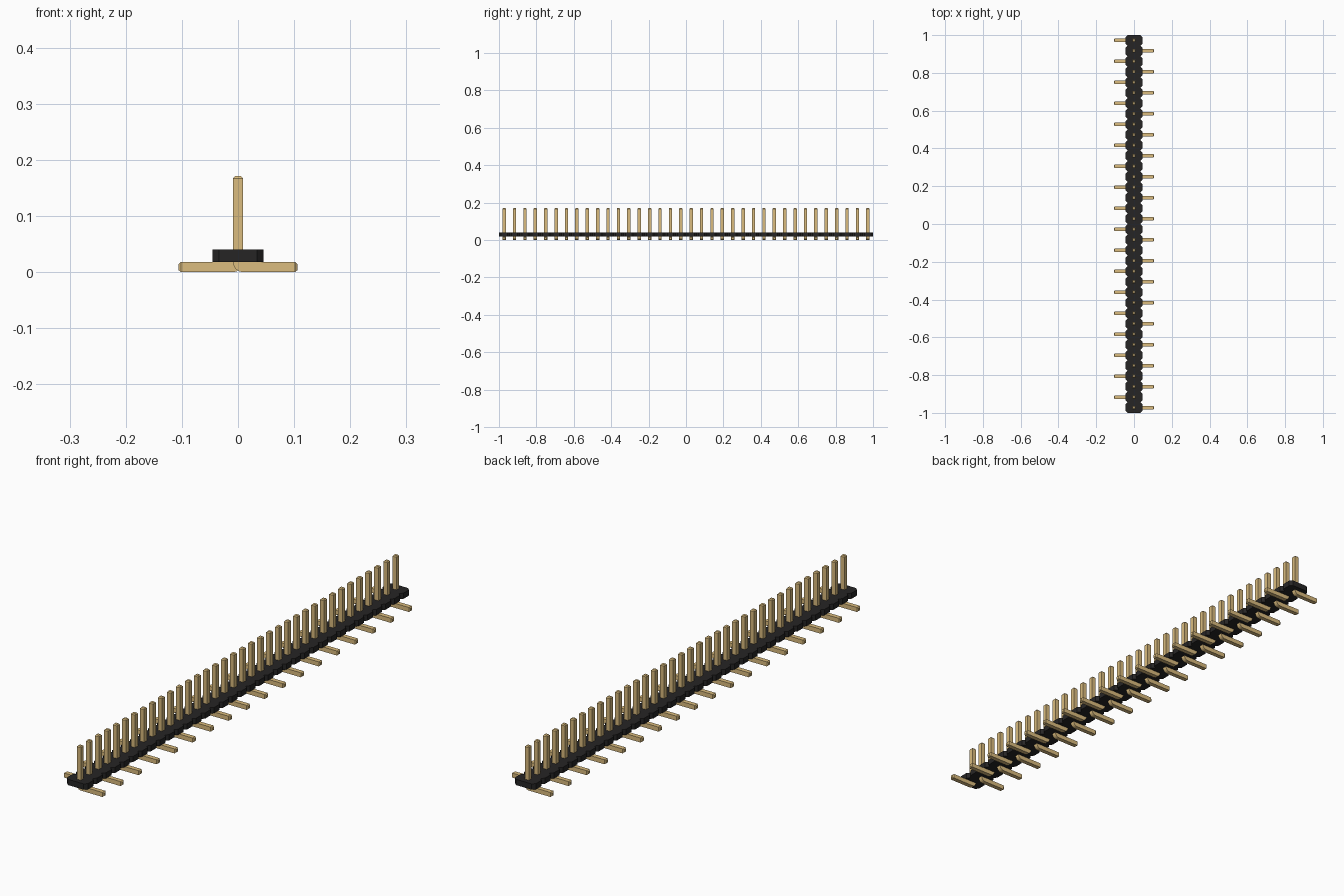
import bpy, bmesh, math
from mathutils import Matrix, Vector

if "Cube" in bpy.data.objects:
    bpy.data.objects.remove(bpy.data.objects["Cube"])

COUNT = 36
PITCH = 2 / COUNT
HALF = 0.0088          # half thickness of a pin
THICK = 2 * HALF
BODY_HALF, BODY_TOP = 0.045, 0.04
NOTCH = 0.011
REACH, HEIGHT = 0.106, 0.171
TIP = 0.004            # length of the tapered tips


def make_material(name, color):
    mat = bpy.data.materials.new(name)
    mat.use_nodes = True
    mat.diffuse_color = color
    mat.node_tree.nodes["Principled BSDF"].inputs["Base Color"].default_value = color
    return mat


def finish(bm, name, mat):
    bmesh.ops.recalc_face_normals(bm, faces=bm.faces[:])
    mesh = bpy.data.meshes.new(name)
    bm.to_mesh(mesh)
    bm.free()
    mesh.materials.append(mat)
    return mesh


def prism(points, offset):
    """Extrude a closed outline along a vector."""
    bm = bmesh.new()
    face = bm.faces.new([bm.verts.new(p) for p in points])
    new = bmesh.ops.extrude_face_region(bm, geom=[face])["geom"]
    bmesh.ops.translate(bm, vec=offset, verts=[v for v in new if isinstance(v, bmesh.types.BMVert)])
    return bm


def add_object(name, mesh):
    obj = bpy.data.objects.new(name, mesh)
    bpy.context.collection.objects.link(obj)
    return obj


black = make_material("black plastic", (0.0194, 0.0185, 0.0185, 1))
gold = make_material("gold metal", (0.708, 0.504, 0.21, 1))

# Housing: a strip with a chamfered notch between neighbouring positions
side = []
for i in range(COUNT):
    y0, y1 = -1 + i * PITCH, -1 + (i + 1) * PITCH
    side += [(BODY_HALF - NOTCH, y0), (BODY_HALF, y0 + NOTCH), (BODY_HALF, y1 - NOTCH)]
side.append((BODY_HALF - NOTCH, 1))
outline = side + [(-x, y) for x, y in reversed(side)]
bm = prism([(x, y, THICK) for x, y in outline], Vector((0, 0, BODY_TOP - THICK)))
add_object("housing", finish(bm, "housing", black))

# Pin: upright post with a rounded bend into a flat foot
arc = [math.pi + math.pi / 2 * k / 8 for k in range(9)]
profile = [(HALF + THICK * math.cos(a), THICK + THICK * math.sin(a)) for a in arc]
profile += [(REACH - TIP, 0), (REACH - TIP, THICK), (HALF, THICK),
            (HALF, HEIGHT - TIP), (-HALF, HEIGHT - TIP)]
bm = prism([(x, -HALF, z) for x, z in profile], Vector((0, THICK, 0)))
bmesh.ops.recalc_face_normals(bm, faces=bm.faces[:])
bm.faces.ensure_lookup_table()

# Tapered tips on the post and the foot
foot_end = max(bm.faces, key=lambda f: f.calc_center_median().x)
post_end = max(bm.faces, key=lambda f: f.calc_center_median().z)
for face, direction in ((foot_end, Vector((1, 0, 0))), (post_end, Vector((0, 0, 1)))):
    center = face.calc_center_median()
    new = bmesh.ops.extrude_discrete_faces(bm, faces=[face])["faces"][0]
    for v in new.verts:
        v.co = center + (v.co - center) * 0.62 + direction * TIP
pin_mesh = finish(bm, "pin", gold)

# Row of pins with feet alternating from side to side
for i in range(COUNT):
    pin = add_object(f"pin_{i + 1}", pin_mesh)
    pin.matrix_world = (Matrix.Translation((0, -1 + (i + 0.5) * PITCH, 0))
                        @ Matrix.Rotation(math.pi * (i % 2), 4, "Z"))
